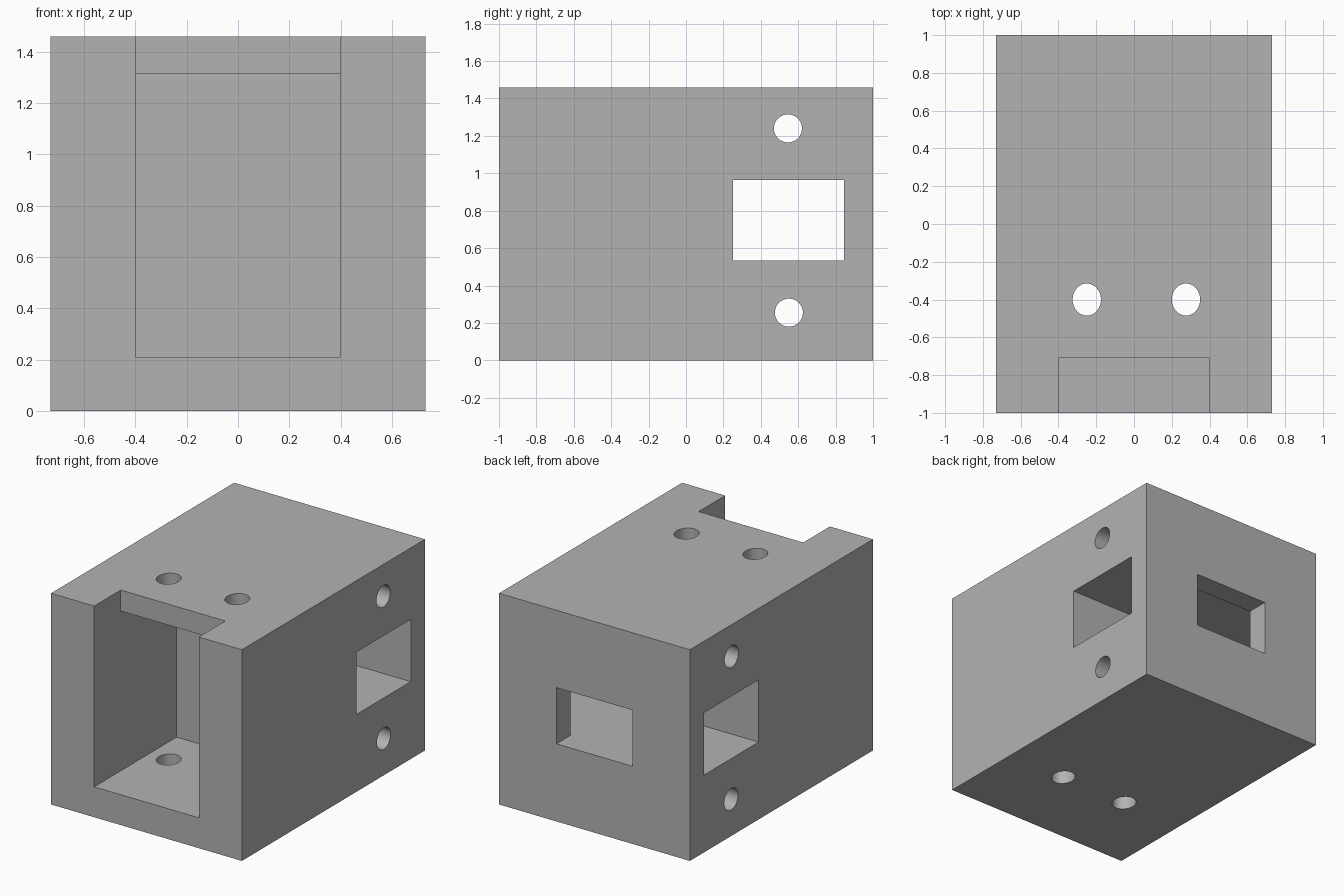
import bpy
import bmesh
from math import pi
from mathutils import Matrix

old = bpy.data.objects.get("Cube")
if old:
    bpy.data.objects.remove(old, do_unlink=True)

grey = bpy.data.materials.new("plain grey")
grey.use_nodes = True
colour = (0.45, 0.45, 0.45, 1)
grey.diffuse_color = colour
grey.node_tree.nodes["Principled BSDF"].inputs["Base Color"].default_value = colour


def finish(name, bm):
    mesh = bpy.data.meshes.new(name)
    bm.to_mesh(mesh)
    bm.free()
    mesh.materials.append(grey)
    obj = bpy.data.objects.new(name, mesh)
    bpy.context.collection.objects.link(obj)
    return obj


def box(name, low, high):
    bm = bmesh.new()
    bmesh.ops.create_cube(bm, size=1)
    for v in bm.verts:
        v.co = [(a + b) / 2 + c * (b - a) for a, b, c in zip(low, high, v.co)]
    return finish(name, bm)


def rod(name, centre, radii, length, turn=Matrix()):
    # Elliptical rod along z, optionally turned onto another axis
    bm = bmesh.new()
    bmesh.ops.create_cone(bm, cap_ends=True, segments=48, radius1=1, radius2=1, depth=length)
    shape = Matrix.Translation(centre) @ turn @ Matrix.Diagonal((*radii, 1, 1))
    bmesh.ops.transform(bm, matrix=shape, verts=bm.verts)
    return finish(name, bm)


WIDTH, HEIGHT = 0.73, 1.46
block = box("housing_block", (-WIDTH, -1, 0), (WIDTH, 1, HEIGHT))

# Front pocket, top notch, side-to-side window and rear slot
cutters = [
    box("front_pocket", (-0.4, -1.2, 0.21), (0.4, -0.1, 1.315)),
    box("top_notch", (-0.4, -1.2, 1.2), (0.4, -0.71, 1.6)),
    box("side_window", (-1, 0.25, 0.535), (1, 0.845, 0.965)),
    box("rear_slot", (-0.29, 0.7, 0.537), (0.29, 1.2, 0.925)),
]

# Vertical holes through roof and floor
for x in (-0.25, 0.275):
    cutters.append(rod("vertical_hole", (x, -0.4, HEIGHT / 2), (0.075, 0.085), 2))

# Cross holes above and below the window
sideways = Matrix.Rotation(pi / 2, 4, "Y")
for y, z in ((0.545, 1.24), (0.55, 0.255)):
    cutters.append(rod("cross_hole", (0, y, z), (0.075, 0.075), 2, sideways))

# Cut every opening out of the block
bpy.ops.object.select_all(action="DESELECT")
block.select_set(True)
bpy.context.view_layer.objects.active = block
for cutter in cutters:
    cutter.hide_render = True
    cut = block.modifiers.new(cutter.name, "BOOLEAN")
    cut.operation = "DIFFERENCE"
    cut.solver = "EXACT"
    cut.object = cutter
    bpy.ops.object.modifier_apply(modifier=cut.name)
    bpy.data.objects.remove(cutter, do_unlink=True)

bpy.ops.object.shade_smooth_by_angle(angle=pi / 6)
